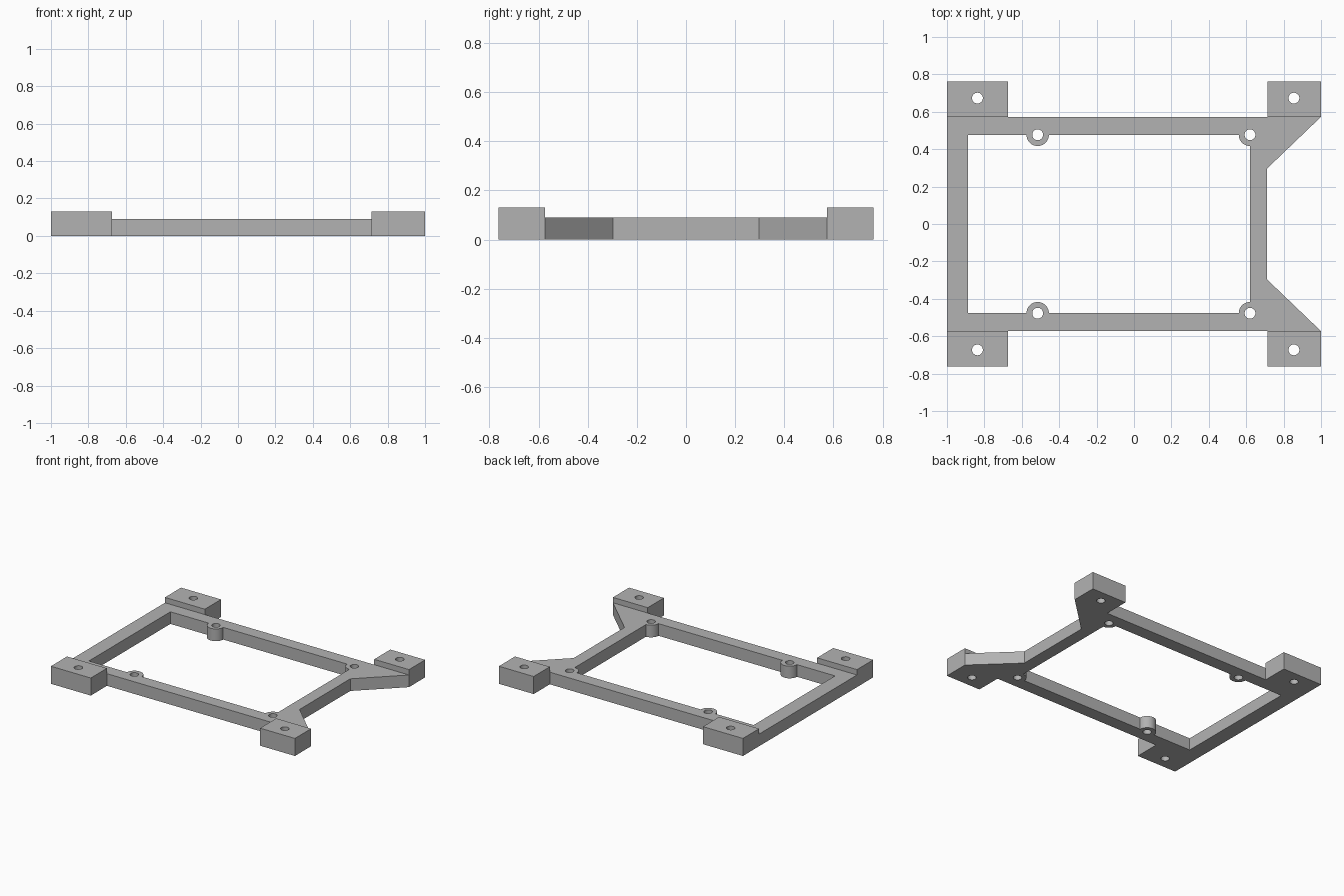
import bpy
import math

if "Cube" in bpy.data.objects:
    bpy.data.objects.remove(bpy.data.objects["Cube"])

FRAME_H, BLOCK_H = 0.09, 0.13
BOSS_R, HOLE_R = 0.06, 0.029
IN_L, IN_R, IN_Y = -0.888, 0.62, 0.477    # window edges
OUT_Y, END_Y = 0.573, 0.762               # frame edge, foot edge
BOSS_X = (-0.515, 0.62)

grey = bpy.data.materials.new("grey")
grey.diffuse_color = (0.45, 0.45, 0.45, 1)
grey.use_nodes = True
grey.node_tree.nodes["Principled BSDF"].inputs["Base Color"].default_value = grey.diffuse_color


def arc(cx, cy, r, start, end, n):
    """Points along an arc, angles in degrees."""
    angles = [math.radians(start + (end - start) * i / n) for i in range(n + 1)]
    return [(cx + r * math.cos(a), cy + r * math.sin(a)) for a in angles]


def circle(cx, cy, r):
    return arc(cx, cy, r, 0, 360, 32)[:-1]


def plate(name, loops, height):
    """Extrude a filled profile; loops after the first are openings."""
    curve = bpy.data.curves.new(name, 'CURVE')
    curve.dimensions = '2D'
    curve.fill_mode = 'BOTH'
    curve.extrude = height / 2
    for pts in loops:
        spline = curve.splines.new('POLY')
        spline.points.add(len(pts) - 1)
        for p, (x, y) in zip(spline.points, pts):
            p.co = (x, y, height / 2, 1)
        spline.use_cyclic_u = True
    obj = bpy.data.objects.new(name, curve)
    bpy.context.collection.objects.link(obj)
    obj.location.z = height / 2
    curve.materials.append(grey)
    bpy.ops.object.select_all(action='DESELECT')
    obj.select_set(True)
    bpy.context.view_layer.objects.active = obj
    bpy.ops.object.convert(target='MESH')
    obj = bpy.context.object
    # Rest the part on the ground and join the caps to the walls
    mesh = obj.data
    low = min(v.co.z for v in mesh.vertices)
    for v in mesh.vertices:
        v.co.z -= low
    obj.location.z = 0
    bpy.ops.object.mode_set(mode='EDIT')
    bpy.ops.mesh.select_all(action='SELECT')
    bpy.ops.mesh.remove_doubles(threshold=0.0005)
    bpy.ops.mesh.normals_make_consistent(inside=False)
    bpy.ops.object.mode_set(mode='OBJECT')
    bpy.ops.object.shade_smooth_by_angle(angle=math.radians(30))
    return obj


def mirrored(half):
    """Close a back-half outline with its mirror image in y."""
    return half + [(x, -y) for x, y in reversed(half)]


# Frame outline with two flared corners
outer = mirrored([(-1, OUT_Y), (1, OUT_Y), (0.712, 0.297)])
# Window with half-round and corner screw bosses
window = mirrored([(IN_L, IN_Y)]
                  + arc(BOSS_X[0], IN_Y, BOSS_R, 180, 360, 20)
                  + arc(BOSS_X[1], IN_Y, BOSS_R, 180, 270, 10))
holes = [circle(x, s * IN_Y, HOLE_R) for x in BOSS_X for s in (1, -1)]
plate("frame", [outer, window] + holes, FRAME_H)

# Four raised mounting feet, each with a through hole
for side, x0, x1, hx in (("left", -1, -0.673, -0.837), ("right", 0.715, 1, 0.855)):
    for end, s in (("back", 1), ("front", -1)):
        box = [(x0, s * OUT_Y), (x1, s * OUT_Y), (x1, s * END_Y), (x0, s * END_Y)]
        plate(f"{end}_{side}_foot", [box, circle(hx, s * 0.673, HOLE_R)], BLOCK_H)
